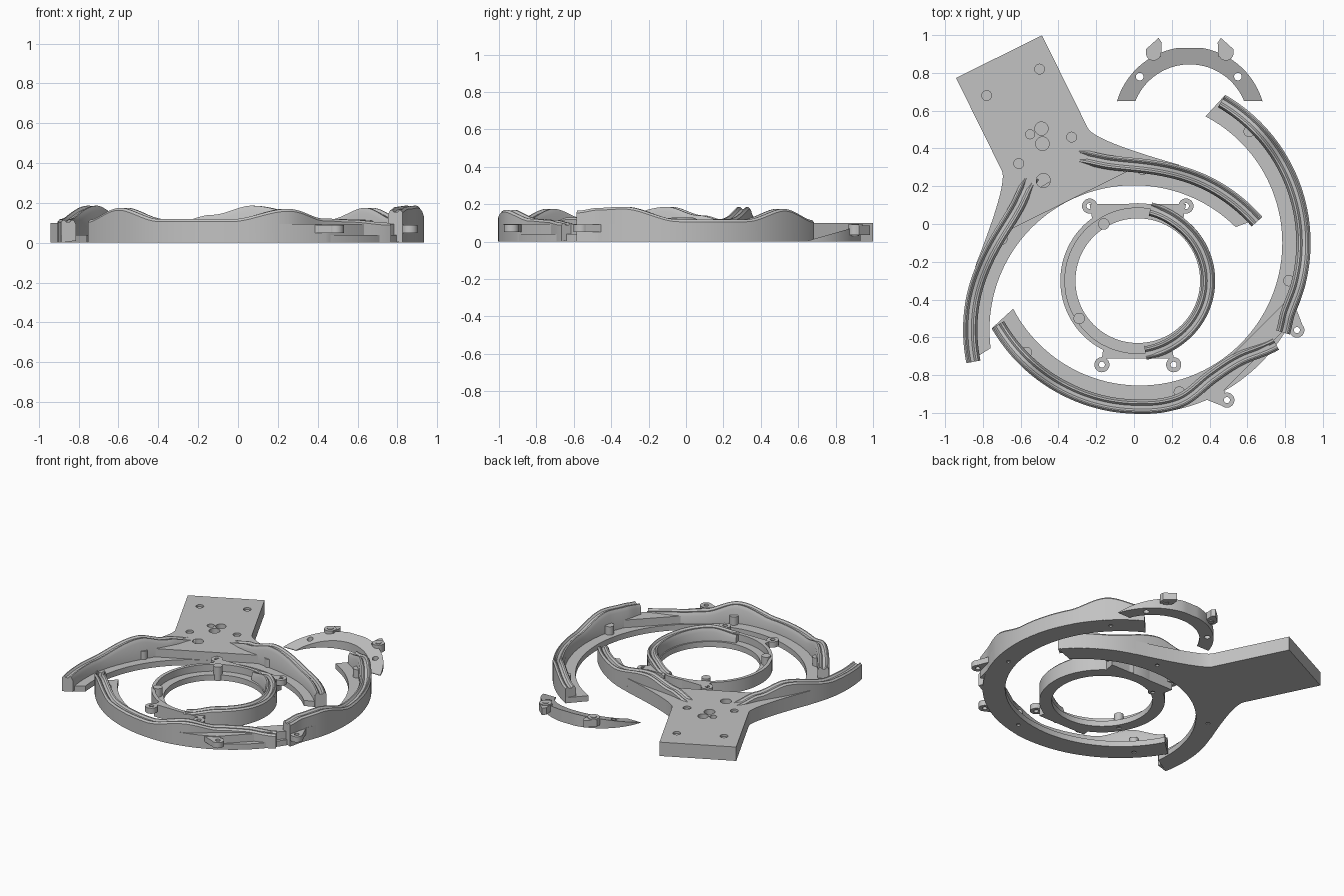
import bpy, bmesh, math
from mathutils import Vector, Matrix

cube = bpy.data.objects.get("Cube")
if cube:
    bpy.data.objects.remove(cube, do_unlink=True)

TONE = (0.54, 0.54, 0.54, 1)
grey = bpy.data.materials.new("plain grey")
grey.use_nodes = True
grey.diffuse_color = TONE
grey.node_tree.nodes["Principled BSDF"].inputs["Base Color"].default_value = TONE
made = []

# Frames: centre and axis direction of each part group
BACK = ((0, -0.56), math.radians(116.3))
FRONT = ((0.03, -0.10), math.radians(-45))
INNER = ((0.02, -0.30), 0)
CLIP = ((0.295, 0.535), 0)
WORLD = ((0, 0), 0)


def finish(name, bm, frame=WORLD):
    bmesh.ops.recalc_face_normals(bm, faces=bm.faces)
    mesh = bpy.data.meshes.new(name)
    bm.to_mesh(mesh)
    bm.free()
    mesh.materials.append(grey)
    obj = bpy.data.objects.new(name, mesh)
    (x, y), turn = frame
    obj.location = (x, y, 0)
    obj.rotation_euler.z = turn
    bpy.context.collection.objects.link(obj)
    made.append(obj)
    return obj


def polar(angle, r):
    a = math.radians(angle)
    return (r * math.cos(a), r * math.sin(a))


def arc(a, b, r, n=64):
    return [polar(a + (b - a) * i / n, r) for i in range(n + 1)]


def prism(name, pts, z0, z1, frame=WORLD, slope=0):
    bm = bmesh.new()
    low = [bm.verts.new((x, y, z0)) for x, y in pts]
    y0 = min(y for x, y in pts)
    top = [bm.verts.new((x, y, z1 + slope * (y - y0))) for x, y in pts]
    bm.faces.new(low)
    bm.faces.new(top)
    n = len(pts)
    for i in range(n):
        j = (i + 1) % n
        bm.faces.new((low[i], low[j], top[j], top[i]))
    return finish(name, bm, frame)


def add_cylinder(bm, x, y, r, z0, z1):
    bmesh.ops.create_cone(bm, cap_ends=True, segments=28, radius1=r, radius2=r, depth=z1 - z0,
                          matrix=Matrix.Translation((x, y, (z0 + z1) / 2)))


def cylinder(name, x, y, r, z0, z1, frame=WORLD):
    bm = bmesh.new()
    add_cylinder(bm, x, y, r, z0, z1)
    return finish(name, bm, frame)


def cut(objs, holes):
    """Cut round holes given as (x, y, radius, bottom, top)."""
    bm = bmesh.new()
    for hole in holes:
        add_cylinder(bm, *hole)
    cutter = finish("hole_cutter", bm)
    made.remove(cutter)
    cutter.hide_render = True
    for obj in objs:
        mod = obj.modifiers.new("holes", 'BOOLEAN')
        mod.operation = 'DIFFERENCE'
        mod.solver = 'EXACT'
        mod.object = cutter
        bpy.context.view_layer.objects.active = obj
        bpy.ops.object.modifier_apply(modifier=mod.name)
    bpy.data.objects.remove(cutter, do_unlink=True)


def rail(name, keys, frame, w=0.038, flip=1):
    """Grooved track through (angle, radius, height) keys."""
    last = len(keys) - 1
    slope = []
    for i in range(last + 1):
        p, q = keys[max(i - 1, 0)], keys[min(i + 1, last)]
        slope.append((q[1] - p[1]) / (q[0] - p[0]))
    path = []
    for k in range(last):
        (a0, r0, h0), (a1, r1, h1) = keys[k], keys[k + 1]
        for i in range(16 + (k == last - 1)):
            t = i / 16
            s = t * t * (3 - 2 * t)
            bend = (a1 - a0) * t * (1 - t) * ((1 - t) * slope[k] - t * slope[k + 1])
            path.append((*polar(flip * (a0 + (a1 - a0) * t), r0 + (r1 - r0) * s + bend), h0 + (h1 - h0) * s))
    bm = bmesh.new()
    rows = []
    for i, p in enumerate(path):
        before, after = path[max(i - 1, 0)], path[min(i + 1, len(path) - 1)]
        t = Vector((after[0] - before[0], after[1] - before[1])).normalized()
        n = Vector((t.y, -t.x))
        if n.dot(Vector(p[:2])) < 0:
            n = -n
        h = p[2]
        shape = ((w, 0), (w, h - 0.012), (w - 0.01, h), (0.022, h), (0.012, h - 0.012),
                 (-0.006, h - 0.012), (-0.016, h), (-0.026, h), (-w, h - 0.025), (-w, 0.01))
        rows.append([bm.verts.new((p[0] + n.x * o, p[1] + n.y * o, z)) for o, z in shape])
    m = len(rows[0])
    for u, v in zip(rows, rows[1:]):
        for k in range(m):
            bm.faces.new((u[k], u[(k + 1) % m], v[(k + 1) % m], v[k]))
    bm.faces.new(rows[0])
    bm.faces.new(rows[-1])
    return finish(name, bm, frame)


def ear(name, x, y, frame, r=0.04):
    tab = cylinder(name, x, y, r, 0.05, 0.09, frame)
    (cx, cy), t = frame
    wx = cx + x * math.cos(t) - y * math.sin(t)
    wy = cy + x * math.sin(t) + y * math.cos(t)
    cut([tab], [(wx, wy, 0.016, 0.0, 0.2)])


# Back piece: handle plate flowing into two arms
fillet = []
for i in range(17):
    t = i / 16
    a, b, c = (1 - t) ** 2, 2 * t * (1 - t), t * t
    fillet.append((a * 1.066 + b * 0.99 + c * 0.673, a * 0.254 + b * 0.254 + c * 0.606))
half = [(1.613, 0.254)] + fillet + [(0.766, 0.41)]
plate = prism("handle_plate", half + [(u, -v) for u, v in reversed(half)], 0, 0.1, BACK)
back_floor = prism("back_ring_floor", arc(-75, 75, 0.903) + arc(71, -71, 0.765), 0, 0.04, BACK)
back_keys = [(75, 0.867, 0.115), (55, 0.867, 0.12), (31, 0.867, 0.186), (18, 0.895, 0.14), (7, 0.975, 0.098)]
for side, sign in (("left", -1), ("right", 1)):
    rail("back_rail_" + side, back_keys, BACK, flip=-sign)

# Blind screw holes and ball pockets in the plate
cut([plate], [(x, y, 0.026, 0.085, 0.2) for x, y in ((-0.5, 0.82), (-0.78, 0.68), (-0.33, 0.46), (-0.61, 0.32))]
    + [(-0.49, 0.505, 0.035, 0.03, 0.2), (-0.55, 0.475, 0.024, 0.03, 0.2),
       (-0.485, 0.425, 0.036, 0.03, 0.2), (-0.48, 0.23, 0.037, 0.03, 0.2)])

# Front piece: long arc with a junction pad and two ears
front_floor = prism("front_ring_floor", arc(-105, 105, 0.903, 96) + arc(107.5, -107.5, 0.755, 96), 0, 0.04, FRONT)
prism("junction_pad", arc(-35, -16.5, 0.904, 12) + arc(16.5, 35, 0.904, 12) + [(0.766, 0.41), (0.766, -0.41)],
      0, 0.095, FRONT)
for side, sign in (("left", 1), ("right", -1)):
    ear("front_ear_" + side, 0.915, sign * 0.262, FRONT)
    prism("front_lug_" + side, [(0.877, sign * 0.255), (0.88, sign * 0.235), (0.80, sign * 0.25),
                                (0.83, sign * 0.34), (0.92, sign * 0.301), (0.884, sign * 0.287)], 0.05, 0.09, FRONT)
outer_keys = [(105, 0.867, 0.115), (89, 0.867, 0.175), (73, 0.867, 0.118), (49, 0.867, 0.118)]
rail("front_rail_left", outer_keys + [(30, 0.867, 0.186), (20, 0.867, 0.18), (13, 0.895, 0.165)], FRONT)
rail("front_rail_right", outer_keys + [(31, 0.862, 0.17), (17, 0.805, 0.122), (4, 0.81, 0.115),
                                       (-8.5, 0.895, 0.1)], FRONT, flip=-1)

# Inner ring: floor, outer lip, flat pads, ears and one rail
def annulus(name, r0, r1, z0, z1, frame):
    bm = bmesh.new()
    n = 96
    loops = [[bm.verts.new((*polar(360 * i / n, r), z)) for i in range(n)]
             for r, z in ((r0, z0), (r1, z0), (r1, z1), (r0, z1))]
    for k in range(4):
        a, b = loops[k], loops[(k + 1) % 4]
        for i in range(n):
            j = (i + 1) % n
            bm.faces.new((a[i], a[j], b[j], b[i]))
    return finish(name, bm, frame)


inner_floor = annulus("inner_ring_floor", 0.33, 0.408, 0, 0.04, INNER)
annulus("inner_ring_lip", 0.386, 0.41, 0, 0.09, INNER)
prism("inner_pad_back", [(0.255, 0.405), (-0.255, 0.405)] + arc(128, 52, 0.385, 24), 0, 0.09, INNER)
prism("inner_pad_front", [(-0.19, -0.412), (0.19, -0.412)] + arc(-62, -118, 0.385, 24), 0, 0.09, INNER)
for side, sign in (("left", 1), ("right", -1)):
    ear("inner_ear_back_" + side, sign * 0.255, 0.395, INNER)
    ear("inner_ear_front_" + side, sign * 0.19, -0.445, INNER)
rail("inner_rail", [(80, 0.385, 0.095), (54, 0.374, 0.13), (0, 0.374, 0.115), (-54, 0.376, 0.13),
                    (-84, 0.385, 0.095)], INNER, w=0.036)

# Screw bosses standing on the floors
spots = ((0.61, 0.49), (0.82, -0.3), (0.24, -0.89), (-0.57, -0.68), (-0.70, -0.08), (0.045, 0.29),
         (-0.29, -0.5), (-0.16, 0.0))
bosses = [cylinder("screw_boss", x, y, 0.03, 0, 0.1) for x, y in spots]
cut(bosses + [back_floor, front_floor, inner_floor], [(x, y, 0.014, -0.02, 0.009) for x, y in spots])

# Loose wedge clip with two hooked ears
outer = [(x, min(y, 0.398)) for x, y in arc(16.6, 163.4, 0.402)]
clip = prism("wedge_clip", outer + arc(158.2, 21.8, 0.31), 0, 0.004, CLIP, slope=0.29)
cut([clip], [(x, 0.78, 0.02, -0.1, 0.2) for x in (0.03, 0.55)])
for side, sign in (("left", 1), ("right", -1)):
    hook = [(0.225, 0.35), (0.232, 0.39), (0.165, 0.45), (0.148, 0.425), (0.152, 0.35)]
    prism("clip_hook_" + side, [(sign * x, y) for x, y in hook], 0.035, 0.085, CLIP)
    cylinder("clip_ear_" + side, sign * 0.192, 0.37, 0.04, 0.035, 0.09, CLIP)
    cylinder("clip_pin_" + side, sign * 0.192, 0.37, 0.02, 0.03, 0.094, CLIP)

# Smooth curved walls, keep edges crisp
bpy.ops.object.select_all(action='DESELECT')
for obj in made:
    obj.select_set(True)
bpy.context.view_layer.objects.active = made[0]
bpy.ops.object.shade_smooth_by_angle(angle=math.radians(30))
